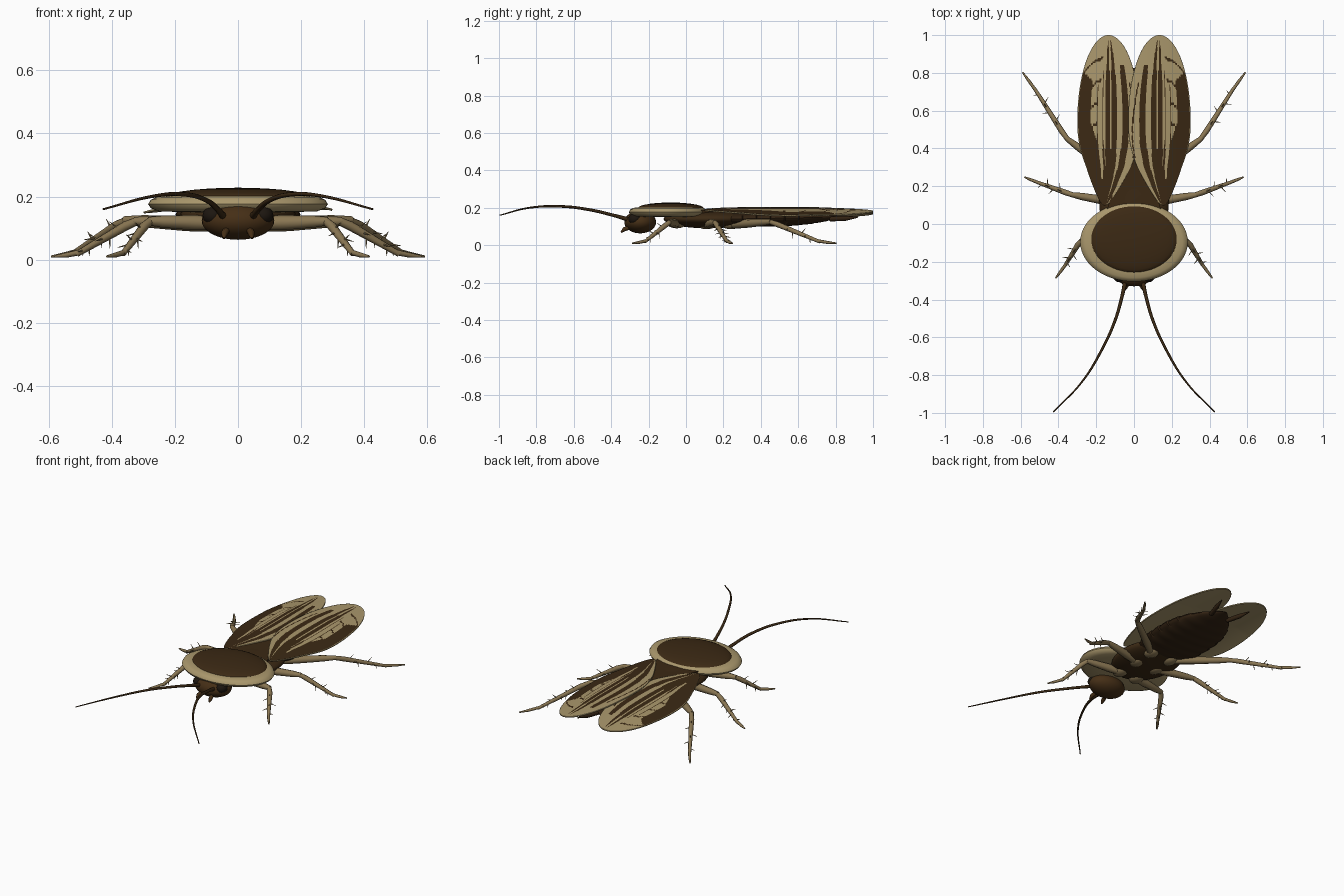
import bpy, bmesh, math
from mathutils import Vector

cube = bpy.data.objects.get("Cube")
if cube:
    bpy.data.objects.remove(cube)


def material(name, rgb):
    m = bpy.data.materials.new(name)
    m.use_nodes = True
    m.diffuse_color = (*rgb, 1)
    bsdf = m.node_tree.nodes["Principled BSDF"]
    bsdf.inputs["Base Color"].default_value = (*rgb, 1)
    bsdf.inputs["Roughness"].default_value = 0.6
    return m


DARK = material("dark brown", (0.044, 0.022, 0.007))
TAN = material("pale tan", (0.40, 0.31, 0.15))
LEG = material("leg olive brown", (0.25, 0.18, 0.085))
HEAD = material("head brown", (0.06, 0.028, 0.008))
BELLY = material("belly brown", (0.032, 0.016, 0.006))
BLACK = material("eye black", (0.012, 0.008, 0.005))


def finish(ob, mats, angle=50):
    for m in mats:
        ob.data.materials.append(m)
    bpy.ops.object.select_all(action="DESELECT")
    ob.select_set(True)
    bpy.context.view_layer.objects.active = ob
    if ob.type == "CURVE":
        bpy.ops.object.convert(target="MESH")
    bpy.ops.object.shade_smooth_by_angle(angle=math.radians(angle))
    return bpy.context.object


def add_mesh(name, bm, mats, angle=50):
    me = bpy.data.meshes.new(name)
    bm.to_mesh(me)
    bm.free()
    ob = bpy.data.objects.new(name, me)
    bpy.context.collection.objects.link(ob)
    return finish(ob, mats, angle)


def ellipsoid(name, centre, size, mat):
    bm = bmesh.new()
    bmesh.ops.create_uvsphere(bm, u_segments=32, v_segments=18, radius=1)
    bmesh.ops.scale(bm, vec=size, verts=bm.verts)
    bmesh.ops.translate(bm, vec=centre, verts=bm.verts)
    return add_mesh(name, bm, [mat])


def loft(name, rings, mats, angle=50):
    """Bridge equal rings of points and cap both ends."""
    bm = bmesh.new()
    loops = [[bm.verts.new(p) for p in ring] for ring in rings]
    n = len(loops[0])
    for a, b in zip(loops, loops[1:]):
        for i in range(n):
            bm.faces.new((a[i], a[(i + 1) % n], b[(i + 1) % n], b[i]))
    bm.faces.new(loops[0])
    bm.faces.new(loops[-1])
    bmesh.ops.recalc_face_normals(bm, faces=bm.faces)
    return add_mesh(name, bm, mats, angle)


def tubes(name, parts, mats, smooth=False):
    """Tapered round tubes; each part is (points, radii, material slot)."""
    cu = bpy.data.curves.new(name, "CURVE")
    cu.dimensions = "3D"
    cu.bevel_depth = 1
    cu.bevel_resolution = 2
    cu.use_fill_caps = True
    for points, radii, slot in parts:
        sp = cu.splines.new("BEZIER" if smooth else "POLY")
        pts = sp.bezier_points if smooth else sp.points
        pts.add(len(points) - 1)
        for p, co, r in zip(pts, points, radii):
            p.co = co if smooth else (*co, 1)
            p.radius = r
            if smooth:
                p.handle_left_type = p.handle_right_type = "AUTO"
        sp.material_index = slot
    ob = bpy.data.objects.new(name, cu)
    bpy.context.collection.objects.link(ob)
    return finish(ob, mats)


def ellipse(cx, cy, z, rx, ry, n=56):
    return [(cx + rx * math.cos(k * math.tau / n), cy + ry * math.sin(k * math.tau / n), z)
            for k in range(n)]


# Shield: pale rim with a dark domed disc
rim = [(0.5, 0.15), (0.88, 0.153), (0.97, 0.163), (1, 0.176), (0.97, 0.19), (0.9, 0.199), (0.75, 0.202)]
loft("shield_rim", [ellipse(0, -0.095, z, 0.285 * f, 0.21 * f) for f, z in rim], [TAN])
dome = [(f, 0.197 + 0.031 * math.sqrt(1 - f * f)) for f in (1, 0.97, 0.9, 0.78, 0.6, 0.4, 0.2, 0.03)]
loft("shield_disc", [ellipse(0, -0.082, z, 0.23 * f, 0.177 * f) for f, z in dome], [DARK])

# Head, eyes, mouthparts
ellipsoid("head", (0, -0.245, 0.123), (0.115, 0.085, 0.06), HEAD)
for side, s in (("left", 1), ("right", -1)):
    ellipsoid(side + "_eye", (s * 0.078, -0.272, 0.14), (0.034, 0.036, 0.03), BLACK)
    tubes(side + "_palp", [([(s * 0.035, -0.3, 0.095), (s * 0.042, -0.33, 0.085), (s * 0.045, -0.347, 0.068)],
                            (0.011, 0.012, 0.004), 0)], [HEAD])

# Thorax and the dark plate between the wing roots
ellipsoid("thorax", (0, 0.12, 0.14), (0.185, 0.24, 0.05), DARK)
loft("wing_root_plate", [[(-0.15, 0.06, z), (0.15, 0.06, z), (0.1, 0.2, z), (0, 0.36, z), (-0.1, 0.2, z)]
                         for z in (0.17, 0.188)], [DARK])

# Segmented abdomen, each segment slightly overlapping the next
rings = []
SEGMENTS = 9
for k in range(SEGMENTS):
    for frac, swell in ((0.04, 0.97), (0.5, 1.0), (0.96, 1.015)):
        t = (k + frac) / SEGMENTS
        w = swell * max(0.05, 1 - abs(2 * t - 0.85) ** 2.6 / 1.5)
        rings.append([(0.195 * w * math.cos(a), 0.15 + 0.68 * t,
                       0.138 + 0.012 * t + 0.044 * w * math.sin(a))
                      for a in (j * math.tau / 32 for j in range(32))])
loft("abdomen", rings, [BELLY], 30)
for side, s in (("left", 1), ("right", -1)):
    tubes(side + "_tail_feeler", [([(s * 0.06, 0.77, 0.14), (s * 0.085, 0.85, 0.143), (s * 0.105, 0.92, 0.15)],
                                   (0.013, 0.014, 0.003), 0)], [BELLY])


# Wings: striped top, plain underside
STRIPES = [(-0.66, -0.45), (-0.27, -0.10), (-0.05, 0.1), (0.17, 0.2)]
VEINS = [0.53, 0.64, 0.75, 0.87]


def wing_is_dark(s, y):
    if abs(s) > 0.965:
        return False
    # dark outer field, fading to pale near the tip
    if s > 0.34 and y < 0.69 + 0.12 * s:
        streak = 0.38 < s < 0.58 and y > 0.44 + 0.5 * (s - 0.38)
        vein = any(abs(y - v + 0.28 * (s - 0.4) ** 2 + 0.1 * (s - 0.4)) < 0.007 for v in VEINS)
        return not streak or vein
    if s > 0.24:
        return y < 0.24 or any(abs(y - v + 0.1 * (s - 0.4)) < 0.007 for v in VEINS[2:])  \
            if s < 0.34 else any(abs(y - v + 0.22 * (s - 0.4) ** 2) < 0.006 for v in VEINS)
    # long stripes, widening towards the root and thinning at the tip
    grow = 0.10 * max(0, 1 - y / 0.45) - 0.05 * max(0, (y - 0.75) / 0.25)
    for i, (a, b) in enumerate(STRIPES):
        end = 0.84 if i == 0 else 0.97 - 0.05 * (i == 3)
        if a - grow < s < b + grow and y < end:
            return True
    # slanted vein across the inner pale field
    return abs(s + 0.95 - 0.5 * (y - 0.35)) < 0.022 and 0.35 < y < 0.75


def wing(name, sx, lift):
    rows, cols = 110, 80
    bm = bmesh.new()
    grid = []
    for r in range(rows + 1):
        th = 0.06 + (math.pi - 0.09) * r / rows
        y = 0.549 - 0.451 * math.cos(th)
        taper = 0.5 + 0.5 * math.sin(math.pi / 2 * min(1, max(0, (y - 0.1) / 0.4)))
        half = 0.165 * math.sin(th) * taper
        mid = 0.135 + 0.02 * max(0, 1 - (y - 0.1) / 0.2)
        row = []
        for c in range(cols + 1):
            s = 2 * c / cols - 1
            x = mid + s * half
            z = 0.199 + lift - 0.042 * (max(0, x) / 0.3) ** 2 - 0.012 * max(0, y - 0.7) / 0.3
            row.append(bm.verts.new((sx * x, y, z)))
        grid.append(row)
    for r in range(rows):
        for c in range(cols):
            quad = [grid[r][c], grid[r][c + 1], grid[r + 1][c + 1], grid[r + 1][c]]
            f = bm.faces.new(quad if sx > 0 else quad[::-1])
            y = sum(v.co.y for v in quad) / 4
            f.material_index = 0 if wing_is_dark(2 * (c + 0.5) / cols - 1, y) else 1
    ob = add_mesh(name, bm, [DARK, TAN, TAN])
    mod = ob.modifiers.new("thickness", "SOLIDIFY")
    mod.thickness = 0.007
    mod.offset = -1
    mod.material_offset = mod.material_offset_rim = 2


wing("left_wing", 1, 0.004)
wing("right_wing", -1, -0.005)

# Legs: hip, knee, ankle and toe of each pair on the left
LEGS = {
    "front": [(0.06, -0.05, 0.115), (0.285, -0.09, 0.122), (0.365, -0.22, 0.018), (0.415, -0.287, 0.01)],
    "middle": [(0.07, 0.11, 0.11), (0.33, 0.155, 0.122), (0.51, 0.22, 0.018), (0.58, 0.248, 0.01)],
    "hind": [(0.07, 0.24, 0.11), (0.36, 0.455, 0.125), (0.525, 0.715, 0.018), (0.59, 0.803, 0.01)],
}
for pair, joints in LEGS.items():
    for side, s in (("left", 1), ("right", -1)):
        hip, knee, ankle, toe = [Vector((s * x, y, z)) for x, y, z in joints]
        parts = [
            ([hip, hip.lerp(knee, 0.35), hip.lerp(knee, 0.8), knee], (0.022, 0.024, 0.019, 0.013), 0),
            ([knee.lerp(hip, 0.03), knee.lerp(ankle, 0.15), ankle], (0.013, 0.015, 0.009), 0),
            ([ankle.lerp(knee, 0.05), ankle.lerp(toe, 0.5), toe], (0.009, 0.008, 0.004), 1),
        ]
        # spines in alternating directions along the shin
        shin = (ankle - knee).normalized()
        flat = shin.cross(Vector((0, 0, 1))).normalized()
        up = flat.cross(shin)
        for k in range(8):
            root = knee.lerp(ankle, 0.25 + 0.09 * k)
            way = (up, flat, -up, -flat)[k % 4]
            reach = 0.038 if root.z > 0.045 else 0.026
            parts.append(([root, root + (way + 0.5 * shin) * reach], (0.004, 0.0008), 1))
        tubes(f"{side}_{pair}_leg", parts, [LEG, DARK])
        ellipsoid(f"{side}_{pair}_hip", hip, (0.04, 0.05, 0.025), LEG)

# Long curved antennae
FEELER = [(0.045, -0.30, 0.135), (0.065, -0.39, 0.16), (0.1, -0.51, 0.188), (0.17, -0.665, 0.207),
          (0.275, -0.835, 0.2), (0.427, -0.995, 0.16)]
for side, s in (("left", 1), ("right", -1)):
    tubes(side + "_antenna", [([(s * x, y, z) for x, y, z in FEELER],
                               (0.012, 0.009, 0.008, 0.007, 0.005, 0.003), 0)], [DARK], True)
